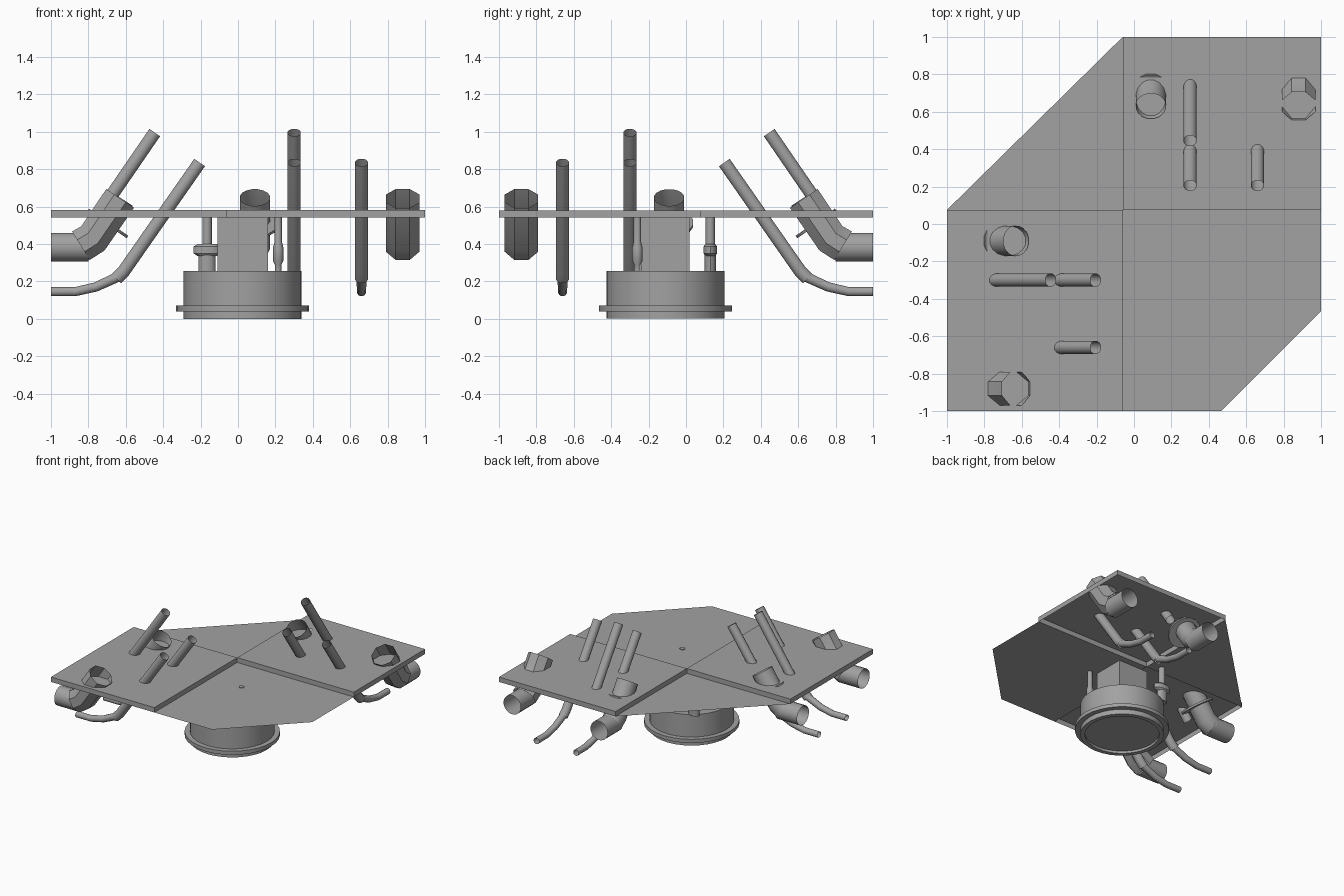
import bpy, bmesh, math
from mathutils import Vector

if "Cube" in bpy.data.objects:
    bpy.data.objects.remove(bpy.data.objects["Cube"], do_unlink=True)

grey = bpy.data.materials.new("plain_grey")
grey.use_nodes = True
grey.diffuse_color = (0.36, 0.36, 0.36, 1)
grey.node_tree.nodes["Principled BSDF"].inputs["Base Color"].default_value = grey.diffuse_color

FLOOR, TOP = 0.54, 0.58      # underside and top of the raised panels
SEAM_X, SEAM_Y = -0.06, 0.075


def finish(name, bm, recalc=True):
    if recalc:
        bmesh.ops.recalc_face_normals(bm, faces=bm.faces)
    mesh = bpy.data.meshes.new(name)
    bm.to_mesh(mesh)
    bm.free()
    mesh.materials.append(grey)
    obj = bpy.data.objects.new(name, mesh)
    bpy.context.collection.objects.link(obj)
    bpy.ops.object.select_all(action='DESELECT')
    obj.select_set(True)
    bpy.context.view_layer.objects.active = obj
    bpy.ops.object.shade_smooth_by_angle(angle=math.radians(35))
    return obj


def box(name, x0, x1, y0, y1, z0, z1, open_below=False):
    bm = bmesh.new()
    bmesh.ops.create_cube(bm, size=1)
    for v in bm.verts:
        v.co = ((x0 + x1) / 2 + v.co.x * (x1 - x0),
                (y0 + y1) / 2 + v.co.y * (y1 - y0),
                (z0 + z1) / 2 + v.co.z * (z1 - z0))
    if open_below:
        bm.normal_update()
        under = [f for f in bm.faces if f.normal.z < -0.5]
        bmesh.ops.delete(bm, geom=under, context='FACES_ONLY')
    return finish(name, bm, recalc=False)


def sheet(name, corners):
    bm = bmesh.new()
    bm.faces.new([bm.verts.new((x, y, FLOOR)) for x, y in corners])
    return finish(name, bm, recalc=False)


def lathe(name, cx, cy, profile, sides, stretch=1):
    """Revolve (radius, z) pairs about a vertical axis, capping both ends."""
    bm = bmesh.new()
    rings = []
    for r, z in profile:
        rings.append([bm.verts.new((cx + r * stretch * math.cos(a), cy + r * math.sin(a), z))
                      for a in (2 * math.pi * i / sides for i in range(sides))])
    for low, high in zip(rings, rings[1:]):
        for i in range(sides):
            j = (i + 1) % sides
            bm.faces.new((low[i], low[j], high[j], high[i]))
    bm.faces.new(rings[0])
    bm.faces.new(rings[-1])
    return finish(name, bm)


def tube(name, place, v, path, sides, caps=False):
    """Sweep a round section along (u, z, radius) points in an upright plane."""
    bm = bmesh.new()
    pts = [Vector((u, z)) for u, z, r in path]
    rings = []
    for k, p in enumerate(pts):
        before = (p - pts[k - 1]).normalized() if k else None
        after = (pts[k + 1] - p).normalized() if k + 1 < len(pts) else None
        d = ((before or after) + (after or before)).normalized()
        r = path[k][2]
        ring = []
        for i in range(sides):
            a = 2 * math.pi * (i + 0.5) / sides
            s, c = r * math.sin(a), r * math.cos(a)
            ring.append(bm.verts.new(place(p.x - d.y * s, v + c, p.y + d.x * s)))
        rings.append(ring)
    for low, high in zip(rings, rings[1:]):
        for i in range(sides):
            j = (i + 1) % sides
            bm.faces.new((low[i], low[j], high[j], high[i]))
    if caps:
        bm.faces.new(rings[0])
        bm.faces.new(rings[-1])
    return finish(name, bm)


# Raised panels, open underneath, and the thin sheets between them
box("right_panel", -1, SEAM_X, -1, SEAM_Y, FLOOR, TOP, True)
box("left_panel", SEAM_X, 1, SEAM_Y, 1, FLOOR, TOP, True)
sheet("front_sheet", [(SEAM_X, -1), (0.465, -1), (1, -0.465), (1, SEAM_Y), (SEAM_X, SEAM_Y)])
sheet("back_sheet", [(-1, SEAM_Y), (SEAM_X, SEAM_Y), (SEAM_X, 1)])

# Drum with flange, recessed underside and post
CX, CY = 0.025, -0.11
lathe("drum", CX, CY, [(0.28, 0.02), (0.28, 0), (0.315, 0), (0.315, 0.04), (0.355, 0.04),
                       (0.355, 0.07), (0.315, 0.07), (0.315, 0.255)], 32)
box("post", CX - 0.135, CX + 0.135, CY - 0.13, CY + 0.13, 0.255, FLOOR)

# Valve rods between drum and sheets
lathe("back_rod", -0.165, 0.13, [(0.025, 0.25), (0.025, 0.54)], 12)
lathe("back_rod_base", -0.165, 0.13, [(0.03, 0.25), (0.03, 0.345)], 12, 1.5)
lathe("back_rod_collar", -0.165, 0.13, [(0.025, 0.335), (0.037, 0.35), (0.037, 0.385),
                                        (0.025, 0.4)], 16, 2)
lathe("front_rod", 0.215, -0.26, [(0.018, 0.25), (0.018, 0.29), (0.028, 0.31), (0.028, 0.38),
                                  (0.02, 0.41), (0.02, 0.545)], 12)

# One set of pipes per panel; the second set is the diagonal mirror of the first
sets = {"right": lambda u, v, z: (u, v, z),
        "left": lambda u, v, z: (-v, -u, z)}
feed = [(-1, 0.145, 0.025), (-0.87, 0.145, 0.025), (-0.76, 0.17, 0.026), (-0.64, 0.225, 0.028)]
riser = [(-0.65, 0.215, 0.036), (-0.61, 0.255, 0.036), (-0.205, 0.835, 0.036)]
inlet = [(-1, 0.383, 0.078), (-0.8, 0.383, 0.078)]
elbow = [(-0.84, 0.39, 0.097), (-0.775, 0.43, 0.097), (-0.63, 0.643, 0.097)]
bend = [(-0.84, 0.385, 0.082), (-0.78, 0.42, 0.082), (-0.63, 0.648, 0.082)]

for side, place in sets.items():
    for label, v in (("inner", -0.3), ("outer", -0.66)):
        tube(f"{side}_{label}_feed", place, v, feed, 12)
        tube(f"{side}_{label}_riser", place, v, riser, 12)
    tube(f"{side}_long_pipe", place, -0.3, [(-0.785, 0.5, 0.036), (-0.445, 0.995, 0.036)], 12)
    tube(f"{side}_large_inlet", place, -0.88, inlet, 16)
    tube(f"{side}_large_elbow", place, -0.88, elbow, 8)
    tube(f"{side}_round_inlet", place, -0.09, inlet, 16)
    tube(f"{side}_round_elbow", place, -0.09, bend, 16)
    tube(f"{side}_elbow_collar", place, -0.09,
         [(-0.7, 0.503, 0.13), (-0.691, 0.516, 0.13)], 16, True)
